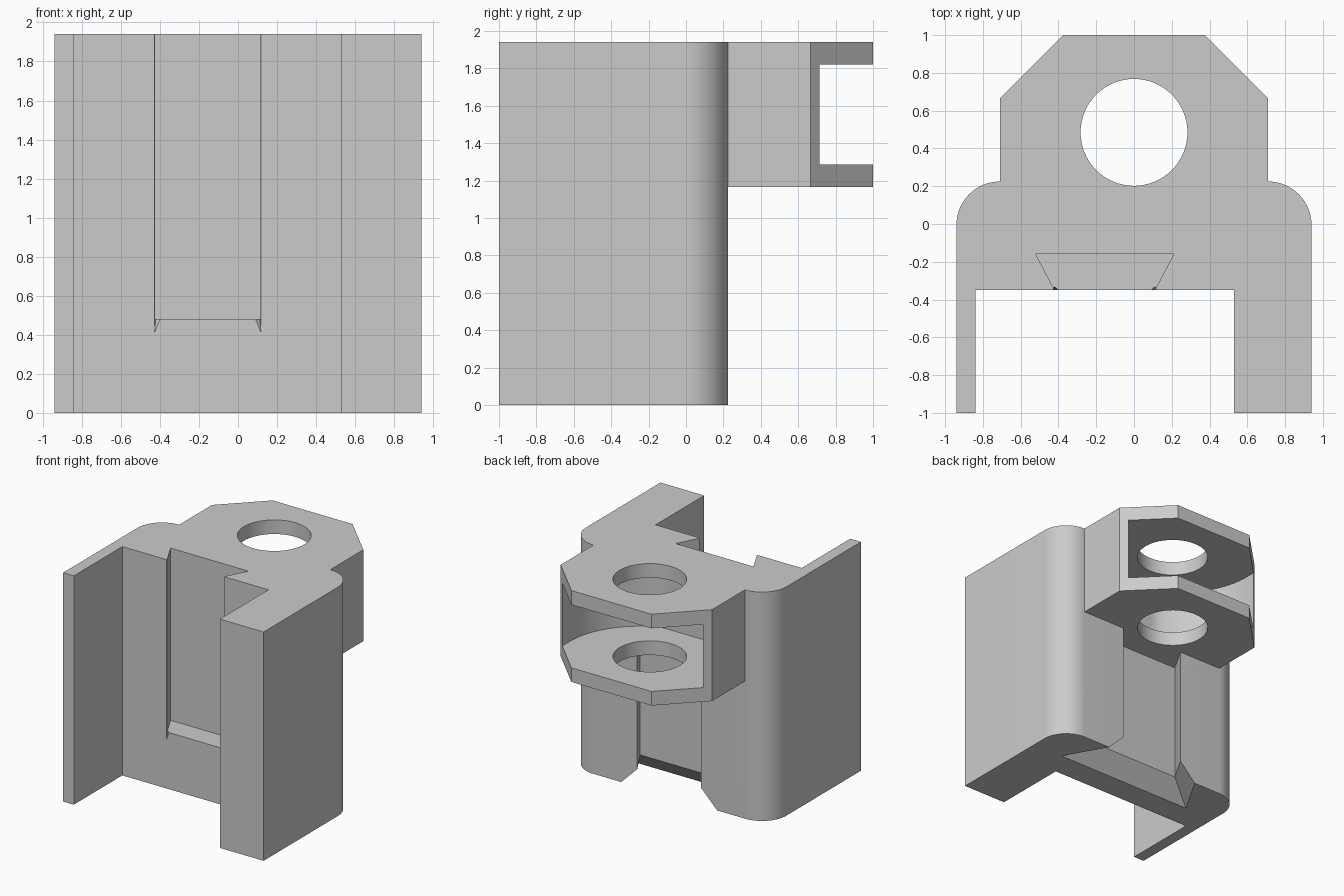
import bpy, bmesh
from math import sin, cos, pi

cube = bpy.data.objects.get("Cube")
if cube:
    bpy.data.objects.remove(cube, do_unlink=True)

grey = bpy.data.materials.new("plain_grey")
grey.use_nodes = True
grey.diffuse_color = (0.6, 0.6, 0.6, 1)
grey.node_tree.nodes["Principled BSDF"].inputs["Base Color"].default_value = (0.6, 0.6, 0.6, 1)

HEIGHT = 1.94
BACK = 0.225


def loft(name, low, high, z0, z1):
    """Solid between two outlines with the same number of points."""
    bm = bmesh.new()
    a = [bm.verts.new((x, y, z0)) for x, y in low]
    b = [bm.verts.new((x, y, z1)) for x, y in high]
    bm.faces.new(a[::-1])
    bm.faces.new(b)
    n = len(a)
    for i in range(n):
        j = (i + 1) % n
        bm.faces.new((a[i], a[j], b[j], b[i]))
    bmesh.ops.recalc_face_normals(bm, faces=bm.faces)
    mesh = bpy.data.meshes.new(name)
    bm.to_mesh(mesh)
    bm.free()
    mesh.materials.append(grey)
    ob = bpy.data.objects.new(name, mesh)
    bpy.context.collection.objects.link(ob)
    return ob


def prism(name, outline, z0, z1):
    return loft(name, outline, outline, z0, z1)


def arc(cx, cy, r, start, end, steps):
    angles = [start + (end - start) * i / steps for i in range(steps + 1)]
    return [(cx + r * cos(t), cy + r * sin(t)) for t in angles]


def box(x0, x1, y0, y1):
    return [(x0, y0), (x1, y0), (x1, y1), (x0, y1)]


def cut(target, cutter):
    cutter.hide_render = True
    mod = target.modifiers.new("cut", 'BOOLEAN')
    mod.operation = 'DIFFERENCE'
    mod.solver = 'EXACT'
    mod.object = cutter
    bpy.ops.object.select_all(action='DESELECT')
    bpy.context.view_layer.objects.active = target
    target.select_set(True)
    bpy.ops.object.modifier_apply(modifier=mod.name)
    bpy.data.objects.remove(cutter, do_unlink=True)


# Body: rounded shoulders, two front walls and the chamfered rear lug
left_shoulder = arc(0.71, -0.005, 0.23, 0, pi / 2, 20)
right_shoulder = arc(-0.71, -0.005, 0.23, pi / 2, pi, 20)
outline = ([(-0.94, -1), (-0.84, -1), (-0.84, -0.35), (0.53, -0.35), (0.53, -1), (0.94, -1)]
           + left_shoulder
           + [(0.71, 0.665), (0.375, 1), (-0.375, 1), (-0.71, 0.665)]
           + right_shoulder)
body = prism("bracket_body", outline, 0, HEIGHT)

# Empty space below the lug
cut(body, prism("under_lug", box(-0.9, 0.9, BACK, 1.3), -0.2, 1.165))


# Rear dovetail channel with a flared lead-in at the bottom
def channel(spread):
    def half(y):
        return 0.30 + (BACK - y) * 0.577 + spread * 1.155
    front, rear = -spread, 0.30
    return [(-half(front), front), (half(front), front), (half(rear), rear), (-half(rear), rear)]


cut(body, prism("rear_channel", channel(0), -0.1, 1.165))
cut(body, loft("channel_lead_in", channel(0.26), channel(0), -0.15, 0.15))

# Rounded gap between the two ears
gap = [(x, max(y, 0.0)) for x, y in arc(0, 0.62, 0.66, pi, 2 * pi, 48)]
gap = [p for i, p in enumerate(gap) if i == 0 or p != gap[i - 1]]
cut(body, prism("ear_gap", gap + [(0.66, 1.3), (-0.66, 1.3)], 1.285, 1.82))

# Pin hole through both ears
cut(body, prism("pin_hole", arc(0, 0.485, 0.283, 0, 2 * pi, 64)[:-1], 1.0, 2.2))

# Front dovetail slot, closed at the bottom, with trimmed lips
MID = -0.155
slot = [(MID + s * w, y) for s, w, y in
        ((-1, 0.365, -0.16), (-1, 0.25, -0.38), (1, 0.25, -0.38), (1, 0.365, -0.16))]
cut(body, prism("front_slot", slot, 0.48, 2.2))
for s in (-1, 1):
    lip = [(MID + s * w, y) for w, y in
           ((0.275, -0.36), (0.272, -0.35), (0.266, -0.328), (0.23, -0.36))]
    tip = [(MID + s * (0.273 + (w - 0.273) * 0.1), -0.36 + (y + 0.36) * 0.3)
           for w, y in ((0.275, -0.36), (0.272, -0.35), (0.266, -0.328), (0.23, -0.36))]
    cut(body, loft("lip_trim_end", tip, lip, 0.41, 0.49))
    cut(body, prism("lip_trim", lip, 0.485, 2.2))

bpy.ops.object.select_all(action='DESELECT')
bpy.context.view_layer.objects.active = body
body.select_set(True)
bpy.ops.object.shade_smooth_by_angle(angle=pi / 6)
